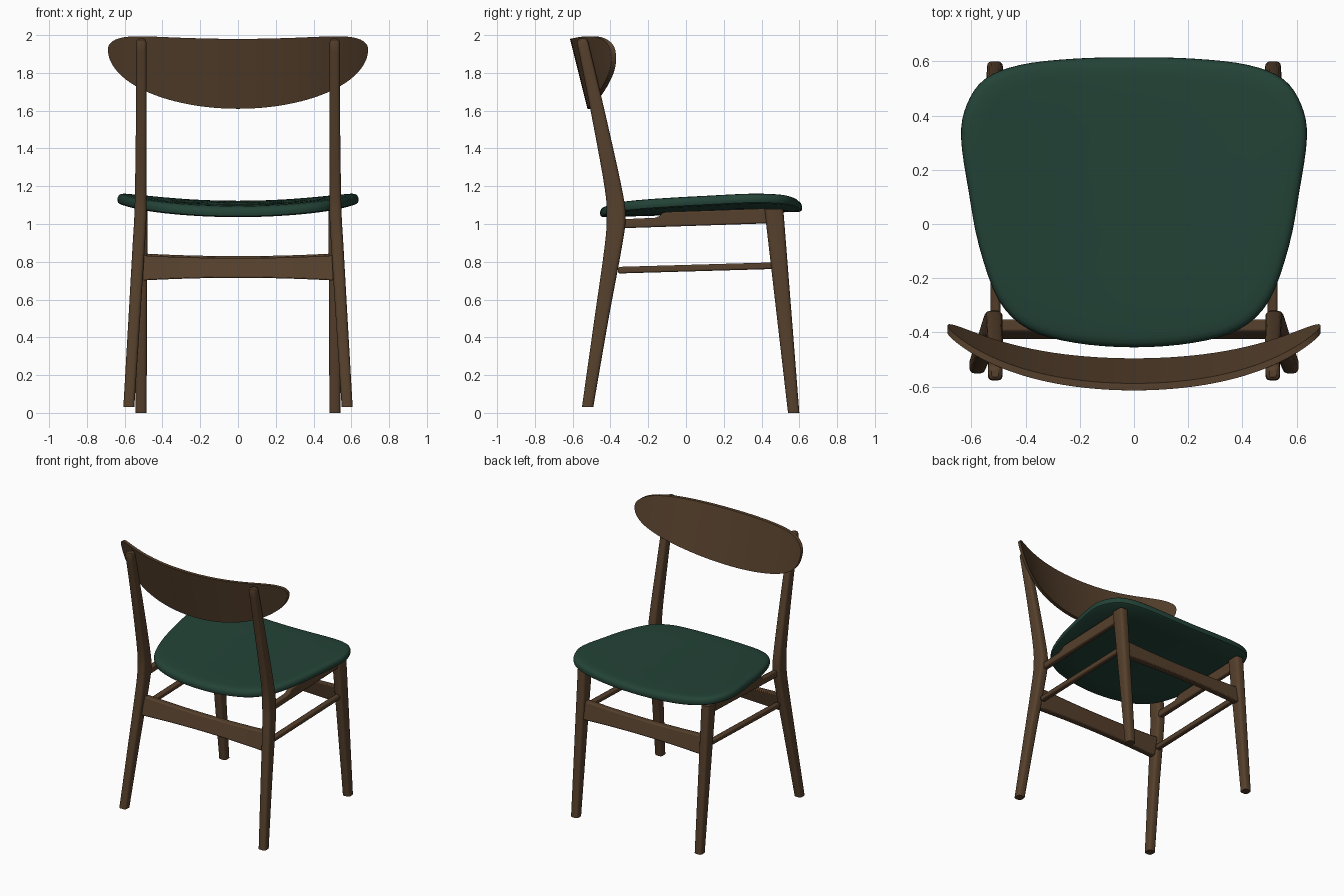
import bpy, bmesh, math

if "Cube" in bpy.data.objects:
    bpy.data.objects.remove(bpy.data.objects["Cube"])


def material(name, rgb):
    m = bpy.data.materials.new(name)
    m.diffuse_color = (*rgb, 1)
    m.use_nodes = True
    m.node_tree.nodes["Principled BSDF"].inputs["Base Color"].default_value = m.diffuse_color
    return m


WOOD = material("walnut wood", (0.092, 0.051, 0.025))
GREEN = material("green upholstery", (0.017, 0.056, 0.038))


def finish(name, bm, mat, bevel=0.0):
    bmesh.ops.remove_doubles(bm, verts=bm.verts, dist=0.0002)
    bmesh.ops.recalc_face_normals(bm, faces=bm.faces)
    me = bpy.data.meshes.new(name)
    bm.to_mesh(me)
    bm.free()
    me.materials.append(mat)
    ob = bpy.data.objects.new(name, me)
    bpy.context.collection.objects.link(ob)
    if bevel:
        b = ob.modifiers.new("bevel", 'BEVEL')
        b.width, b.segments, b.limit_method = bevel, 2, 'ANGLE'
        b.angle_limit = math.radians(40)
    bpy.ops.object.select_all(action='DESELECT')
    ob.select_set(True)
    bpy.context.view_layer.objects.active = ob
    bpy.ops.object.shade_smooth_by_angle(angle=math.radians(35))
    return ob


def loft(name, rings, mat, bevel=0.0):
    """Skin a list of closed rings and cap both ends."""
    bm = bmesh.new()
    vs = [[bm.verts.new(p) for p in r] for r in rings]
    n = len(rings[0])
    for a, b in zip(vs, vs[1:]):
        for i in range(n):
            j = (i + 1) % n
            bm.faces.new((a[i], a[j], b[j], b[i]))
    bm.faces.new(vs[0])
    bm.faces.new(vs[-1])
    return finish(name, bm, mat, bevel)


def smooth(pts, steps, closed=False):
    """Catmull-Rom curve through tuples of any length."""
    n, out = len(pts), []
    for i in range(n if closed else n - 1):
        q = [pts[(i + k) % n] if closed else pts[min(max(i + k, 0), n - 1)] for k in (-1, 0, 1, 2)]
        for s in range(steps):
            t = s / steps
            out.append(tuple(0.5 * (2 * b + (c - a) * t + (2 * a - 5 * b + 4 * c - d) * t * t
                                    + (3 * b - a - 3 * c + d) * t ** 3) for a, b, c, d in zip(*q)))
    return out if closed else out + [pts[-1]]


def leg(name, sections):
    """Horizontal rounded-rectangle sections (x, y, z, width x, width y)."""
    rings = []
    for x, y, z, wx, wy in sections:
        ring = []
        r = 0.3 * wx
        for cx, cy, a0 in ((1, 1, 0), (-1, 1, 90), (-1, -1, 180), (1, -1, 270)):
            for k in range(4):
                a = math.radians(a0 + 30 * k)
                ring.append((x + cx * (wx / 2 - r) + r * math.cos(a),
                             y + cy * (wy / 2 - r) + r * math.sin(a), z))
        rings.append(ring)
    return loft(name, rings, WOOD)


for s, side in ((1, "right"), (-1, "left")):
    # rear legs run up into the back posts
    path = smooth([(0.578, -0.521, 0.03, 0.058, 0.06), (0.549, -0.447, 0.5, 0.062, 0.075),
                   (0.526, -0.385, 0.88, 0.065, 0.092), (0.517, -0.37, 1.04, 0.064, 0.1),
                   (0.515, -0.387, 1.2, 0.06, 0.09), (0.512, -0.468, 1.6, 0.056, 0.074),
                   (0.512, -0.547, 1.96, 0.054, 0.06)], 5)
    path += [(0.512, -0.549, 1.974, 0.046, 0.05), (0.512, -0.55, 1.982, 0.026, 0.03)]
    leg("rear_leg_" + side, [(s * p[0],) + p[1:] for p in path])
    # tapered front legs
    leg("front_leg_" + side, [(s * 0.513, 0.57, 0, 0.058, 0.06), (s * 0.513, 0.465, 1.08, 0.068, 0.1)])

    # side stretcher and stepped seat rail, as side profiles with thickness
    profiles = {
        "side_stretcher_": [(-0.36, 0.738), (0.47, 0.762), (0.47, 0.797), (-0.36, 0.773)],
        "seat_rail_": [(-0.36, 0.977), (0.45, 1.004), (0.45, 1.083), (-0.10, 1.064), (-0.125, 1.058),
                       (-0.14, 1.042), (-0.165, 1.033), (-0.36, 1.024)]}
    for name, prof in profiles.items():
        rings = [[(s * x, y, z) for y, z in prof] for x in (0.493, 0.53)]
        loft(name + side, rings, WOOD, 0.008)

# crosspieces with gently hollowed edges
for name, y, z, lean in (("rear_crosspiece", -0.388, 0.767, 0.015), ("front_crosspiece", 0.495, 0.778, -0.012)):
    rings = []
    for i in range(-10, 11):
        t = i / 10
        h = 0.052 + 0.014 * t * t
        rings.append([(0.505 * t, y + dy + lean * dz, z + dz * h)
                      for dy, dz in ((-0.023, -1), (0.023, -1), (0.023, 1), (-0.023, 1))])
    loft(name, rings, WOOD, 0.007)

# curved backrest panel
rings = []
for i in range(-24, 25):
    u = math.sin(i / 24 * math.pi / 2 * 0.985)
    x, a = 0.689 * u, abs(u)
    top = 1.925 + (0.055 + 0.066 * x * x) * math.sqrt(1 - a ** 8)
    bot = 1.925 - 0.315 * math.sqrt(1 - a * a)
    arc = -0.614 + 0.3 * x * x + 0.25 * x ** 4
    rows = [bot + (top - bot) * k / 6 for k in range(7)]
    back = [(x, arc + 0.25 * (1.98 - z), z) for z in rows]
    front = [(x, y + 0.026, z) for _, y, z in reversed(back)]
    rings.append(back + front)
loft("backrest", rings, WOOD, 0.007)

# dished upholstered seat: inset rings (inset, height) over a curved outline
half = [(0.22, 0.61), (0.42, 0.587), (0.55, 0.535), (0.617, 0.44), (0.638, 0.32), (0.61, 0.12), (0.572, -0.08),
        (0.5, -0.28), (0.39, -0.388), (0.22, -0.438)]
outline = smooth([(0, 0.615)] + half + [(0, -0.455)] + [(-x, y) for x, y in reversed(half)], 4, True)
rings = []
for inset, h in ((0.9, 0), (0.6, 0), (0.3, 0), (0.025, 0), (0.006, 0.006), (0, 0.018), (0.002, 0.032), (0.012, 0.044),
                 (0.03, 0.052), (0.06, 0.057), (0.12, 0.06), (0.3, 0.062), (0.5, 0.062), (0.7, 0.062), (0.9, 0.062)):
    ring = []
    for x, y in outline:
        d = math.hypot(x, y - 0.08)
        f = 1 - inset * (0.55 / d if inset < 0.1 else 1)
        px, py = x * f, 0.08 + (y - 0.08) * f
        ring.append((px, py, 1.036 + 0.027 * (py + 0.45) + 0.125 * px * px + h))
    rings.append(ring)
loft("seat", rings, GREEN)
